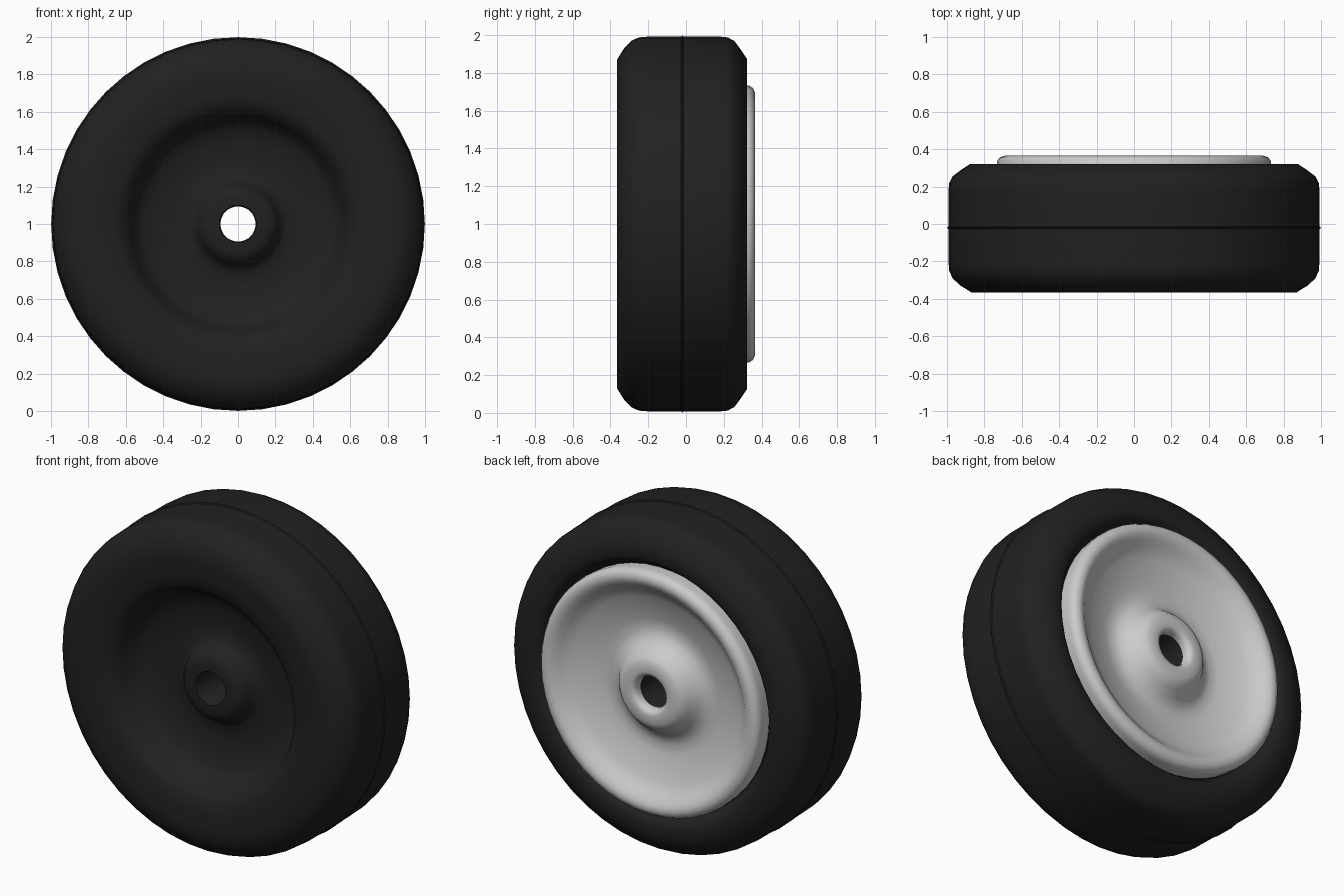
import bpy, bmesh
from math import cos, sin, tau, radians

SIDES = 48


def revolve(name, profile, color=None, angle=40):
    """Turn a closed (radius, y) profile around the axle line z = 1."""
    bm = bmesh.new()
    rings = []
    for i in range(SIDES):
        a = tau * i / SIDES
        rings.append([bm.verts.new((r * cos(a), y, 1 + r * sin(a))) for r, y in profile])
    n = len(profile)
    for i in range(SIDES):
        p, q = rings[i], rings[(i + 1) % SIDES]
        for j in range(n):
            k = (j + 1) % n
            bm.faces.new((p[j], p[k], q[k], q[j]))
    bmesh.ops.recalc_face_normals(bm, faces=bm.faces)
    mesh = bpy.data.meshes.new(name)
    bm.to_mesh(mesh)
    bm.free()
    ob = bpy.data.objects.new(name, mesh)
    bpy.context.collection.objects.link(ob)
    if color:
        mat = bpy.data.materials.new(name + "_material")
        mat.diffuse_color = color
        mesh.materials.append(mat)
    bpy.ops.object.select_all(action='DESELECT')
    ob.select_set(True)
    bpy.context.view_layer.objects.active = ob
    bpy.ops.object.shade_smooth_by_angle(angle=radians(angle))
    return ob


# dished rear face, shared by the rim and the tyre body underneath it
dish = [(0.69, 0.366), (0.665, 0.36), (0.64, 0.345), (0.615, 0.322),
        (0.585, 0.298), (0.55, 0.28), (0.47, 0.253), (0.40, 0.232), (0.345, 0.225),
        (0.30, 0.238), (0.265, 0.265), (0.235, 0.305), (0.21, 0.333),
        (0.18, 0.347), (0.13, 0.35), (0.11, 0.345), (0.098, 0.325)]

# tyre with moulded front disc, hub and axle bore
tyre = [(0.094, -0.252), (0.1, -0.262), (0.15, -0.262), (0.185, -0.252),
        (0.21, -0.22), (0.23, -0.175), (0.26, -0.155), (0.34, -0.152),
        (0.44, -0.165), (0.51, -0.188), (0.545, -0.215), (0.575, -0.275),
        (0.605, -0.325), (0.65, -0.352), (0.72, -0.363), (0.80, -0.365),
        (0.87, -0.365), (0.93, -0.328), (0.97, -0.29), (0.988, -0.25), (0.992, -0.20),
        (0.993, -0.026), (0.999, -0.02), (0.993, -0.014),
        (0.992, 0.18), (0.988, 0.22), (0.97, 0.255), (0.93, 0.285),
        (0.875, 0.322), (0.80, 0.322), (0.775, 0.312), (0.755, 0.285), (0.735, 0.25)]
tyre += [(r, y - 0.04) for r, y in dish if r < 0.63]
revolve("tyre", tyre, (0.015, 0.015, 0.015, 1))

# grey rim shell with rolled outer lip
lip = [(0.73, 0.24), (0.735, 0.315), (0.731, 0.338), (0.718, 0.356)]
under = [(r, y - 0.03) for r, y in reversed(dish) if r < 0.63]
revolve("rim", lip + dish + under, angle=50)
